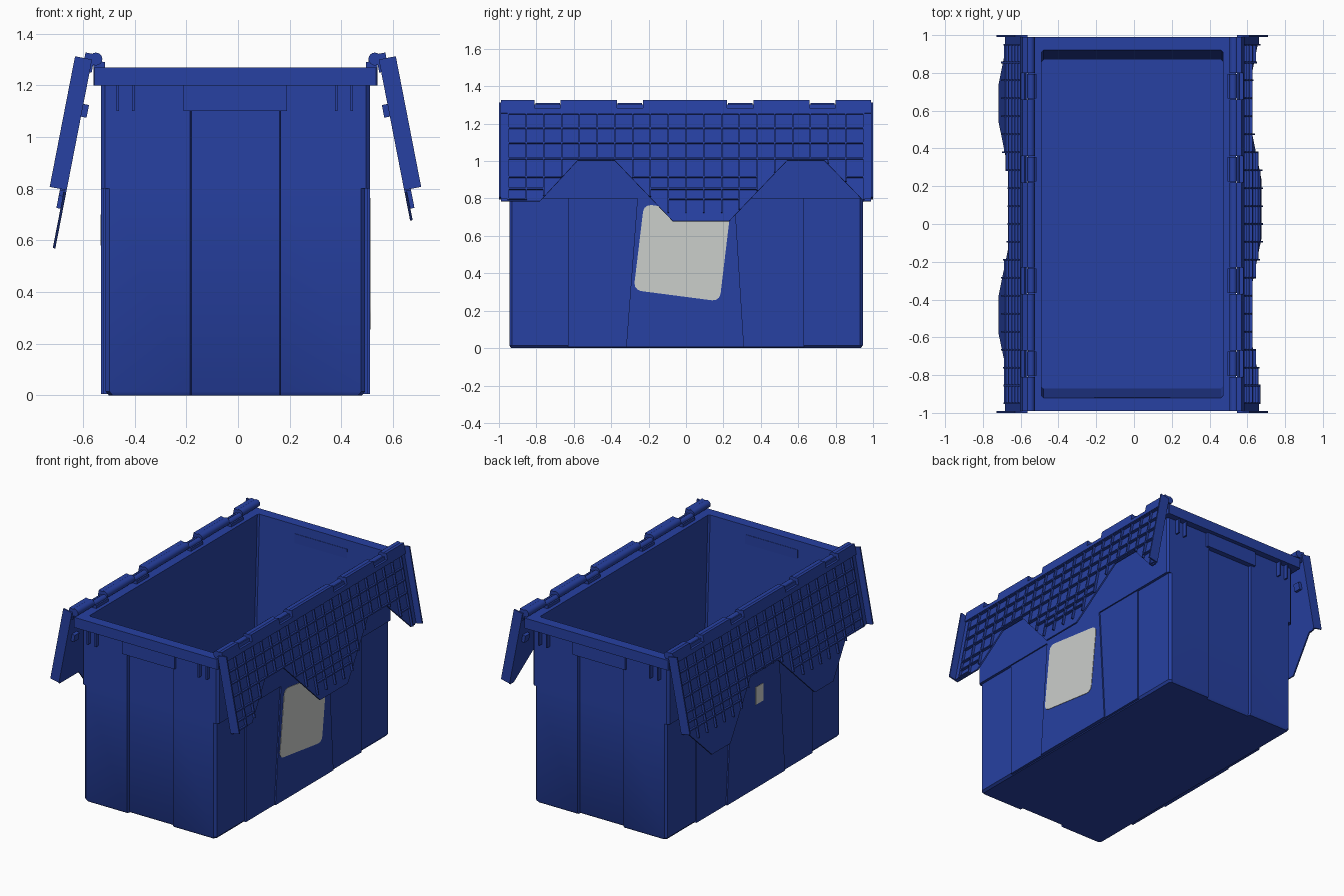
import bpy, bmesh, math
from mathutils import Matrix, Vector

cube = bpy.data.objects.get("Cube")
if cube:
    bpy.data.objects.remove(cube)

CX = -0.01  # the body sits slightly off the overall centre


def material(name, rgb):
    m = bpy.data.materials.new(name)
    m.use_nodes = True
    m.diffuse_color = (*rgb, 1)
    m.node_tree.nodes["Principled BSDF"].inputs["Base Color"].default_value = (*rgb, 1)
    return m


BLUE = material("blue plastic", (0.02, 0.052, 0.36))
PAPER = material("label grey", (0.6, 0.62, 0.6))
BODY = Matrix.Translation((CX, 0, 0))


def finish(name, bm, matrix=BODY, mat=BLUE):
    bm.transform(matrix)
    bmesh.ops.recalc_face_normals(bm, faces=bm.faces)
    me = bpy.data.meshes.new(name)
    bm.to_mesh(me)
    bm.free()
    me.materials.append(mat)
    me.shade_smooth()
    me.set_sharp_from_angle(angle=math.radians(35))
    ob = bpy.data.objects.new(name, me)
    bpy.context.collection.objects.link(ob)
    return ob


def add_box(bm, x, y, z):
    """Box from three (low, high) ranges."""
    spans = [Vector(r) for r in (x, y, z)]
    mid = Matrix.Translation([sum(r) / 2 for r in spans])
    size = Matrix.Diagonal([r[1] - r[0] for r in spans] + [1])
    bmesh.ops.create_cube(bm, size=1, matrix=mid @ size)


def add_prism(bm, points, x0, x1, round_corner=0):
    """Outline in (y, z) extruded along x."""
    face = bm.faces.new([bm.verts.new((x0, y, z)) for y, z in points])
    if round_corner:
        bmesh.ops.bevel(bm, geom=list(face.verts), offset=round_corner,
                        segments=3, affect='VERTICES', profile=0.5)
        face = bm.faces[:][0]
    new = bmesh.ops.extrude_face_region(bm, geom=[face])["geom"]
    bmesh.ops.translate(bm, vec=(x1 - x0, 0, 0),
                        verts=[v for v in new if isinstance(v, bmesh.types.BMVert)])


def add_rod(bm, x, z, r, y0, y1):
    m = Matrix.Translation((x, (y0 + y1) / 2, z)) @ Matrix.Rotation(math.pi / 2, 4, 'X')
    bmesh.ops.create_cone(bm, cap_ends=True, segments=16, radius1=r, radius2=r,
                          depth=y1 - y0, matrix=m)


# Tub: stepped outlines lofted up the outside, over the rim and down the inside
def outline(bm, x, y, z, corner, recess=0):
    q = [(0.17, y - recess), (0.175, y), (x - corner, y), (x, y - corner)]
    pts = q + [(a, -b) for a, b in q[::-1]]
    pts += [(-a, -b) for a, b in q] + [(-a, b) for a, b in q[::-1]]
    return [bm.verts.new((a, b, z)) for a, b in pts]


bm = bmesh.new()
rings = [outline(bm, *r) for r in (
    (0.49, 0.935, 0, 0.015, 0.02), (0.502, 0.945, 0.015, 0.015, 0.02),
    (0.502, 0.945, 0.8, 0.015, 0.02), (0.52, 0.945, 0.8, 0.015, 0.02),
    (0.52, 0.945, 1.2, 0.015, 0.02), (0.55, 0.99, 1.2, 0.005),
    (0.55, 0.99, 1.27, 0.005), (0.48, 0.92, 1.27, 0.01),
    (0.48, 0.87, 0.03, 0.01))]
for a, b in zip(rings, rings[1:]):
    for i in range(len(a)):
        j = (i + 1) % len(a)
        bm.faces.new((a[i], a[j], b[j], b[i]))
bm.faces.new(rings[0])
bm.faces.new(rings[-1])
finish("tub", bm)

# Stepped side panels and end details
panels, ends = bmesh.new(), bmesh.new()
for s in (-1, 1):
    add_prism(panels, [(-0.63, 0.005), (0.63, 0.005), (0.63, 0.8), (-0.63, 0.8)], s * 0.495, s * 0.511)
    add_prism(panels, [(-0.32, 0.005), (0.31, 0.005), (0.26, 0.8), (-0.26, 0.8)], s * 0.495, s * 0.52)
    add_box(ends, (-0.2, 0.2), sorted((s * 0.915, s * 0.962)), (1.1, 1.21))
    for x in (-0.455, -0.395, 0.39, 0.45):
        add_box(ends, (x - 0.005, x + 0.005), sorted((s * 0.94, s * 0.975)), (1.1, 1.21))
finish("side_panels", panels)
finish("end_flanges", ends)

# Paper labels on the side walls
bm = bmesh.new()
add_prism(bm, [(-0.28, 0.31), (0.18, 0.25), (0.235, 0.71), (-0.225, 0.77)], 0.519, 0.523, 0.04)
finish("right_label", bm, mat=PAPER)
bm = bmesh.new()
add_prism(bm, [(-0.08, 0.58), (0, 0.58), (0, 0.7), (-0.08, 0.7)], -0.519, -0.523)
finish("left_label", bm, mat=PAPER)

# Hinge knuckles: body ones fill the gaps between the lid ones
GAPS = [(-0.81, -0.67), (-0.37, -0.23), (0.22, 0.36), (0.66, 0.8)]
stops = [-0.99] + [v for g in GAPS for v in g] + [0.99]
SPANS = list(zip(stops[::2], stops[1::2]))

# Lids hang down; their free edges interlock when closed.  Edge: (y, offset past the middle)
EDGE = [(-0.99, 0), (-0.78, 0), (-0.58, -0.22), (-0.38, -0.22), (-0.07, 0.11),
        (0.23, 0.11), (0.54, -0.22), (0.74, -0.22), (0.95, 0), (0.99, 0)]
LENGTH, TILT = 0.525, math.radians(11)


def reach(y, sign):
    """Length of the lid at y."""
    for (y0, o0), (y1, o1) in zip(EDGE, EDGE[1:]):
        if y0 <= y <= y1:
            return LENGTH + sign * (o0 + (o1 - o0) * (y - y0) / (y1 - y0))
    return LENGTH


def build_lid(side, sign):
    # Local x points outward from the lid, local z runs up towards the hinge
    hang = Matrix.Translation((0.555, 0, 1.3)) @ Matrix.Rotation(-TILT, 4, 'Y')
    flip = BODY @ Matrix.Diagonal((sign, 1, 1, 1))
    place = flip @ hang

    bm = bmesh.new()
    lower = [(y, -LENGTH - sign * o) for y, o in EDGE]
    add_prism(bm, [(-0.99, 0)] + lower + [(0.99, 0)], 0, 0.01)
    finish(side + "_lid_sheet", bm, place)

    # Grid of stiffening ribs that stops at the free edge
    bm = bmesh.new()
    n = 20
    ys = [-0.95 + 1.9 * i / n for i in range(n + 1)]
    for y in ys:
        end = min(reach(y, sign), LENGTH + 0.07) - 0.005
        add_box(bm, (0.008, 0.026), (y - 0.004, y + 0.004), (-end, -0.05))
    for d in (0.05, 0.13, 0.21, 0.295, 0.395, 0.46, 0.515):
        for a, b in zip(ys, ys[1:]):
            if min(reach(a, sign), reach(b, sign)) >= d:
                add_box(bm, (0.008, 0.026), (a, b), (-d - 0.004, -d + 0.004))
    finish(side + "_lid_ribs", bm, place)

    # End plates with edge bands, and small lugs on the inner face
    bm = bmesh.new()
    for s in (-1, 1):
        add_box(bm, (0, 0.067), sorted((s * 0.99, s)), (-LENGTH + 0.01, 0))
        add_box(bm, (0, 0.02), sorted((s * 0.95, s * 0.995)), (-LENGTH + 0.01, 0))
        add_box(bm, (-0.022, 0.005), sorted((s * 0.9, s * 0.95)), (-0.225, -0.175))
    finish(side + "_lid_ends", bm, place)

    # Hinge strip along the top of the lid
    bm = bmesh.new()
    add_box(bm, (0, 0.03), (-0.99, 0.99), (-0.05, -0.022))
    for y0, y1 in SPANS:
        add_box(bm, (-0.008, 0.03), (y0, y1), (-0.05, 0.022))
    finish(side + "_lid_hinge_strip", bm, place)

    bm = bmesh.new()
    for y0, y1 in SPANS:
        add_rod(bm, 0.54, 1.302, 0.025, y0, y1)
    finish(side + "_lid_knuckles", bm, flip)

    bm = bmesh.new()
    for y0, y1 in GAPS:
        add_rod(bm, 0.535, 1.29, 0.02, y0 + 0.005, y1 - 0.005)
        add_box(bm, (0.505, 0.55), (y0 + 0.005, y1 - 0.005), (1.26, 1.29))
    finish(side + "_body_knuckles", bm, flip)


build_lid("right_side", 1)
build_lid("left_side", -1)
